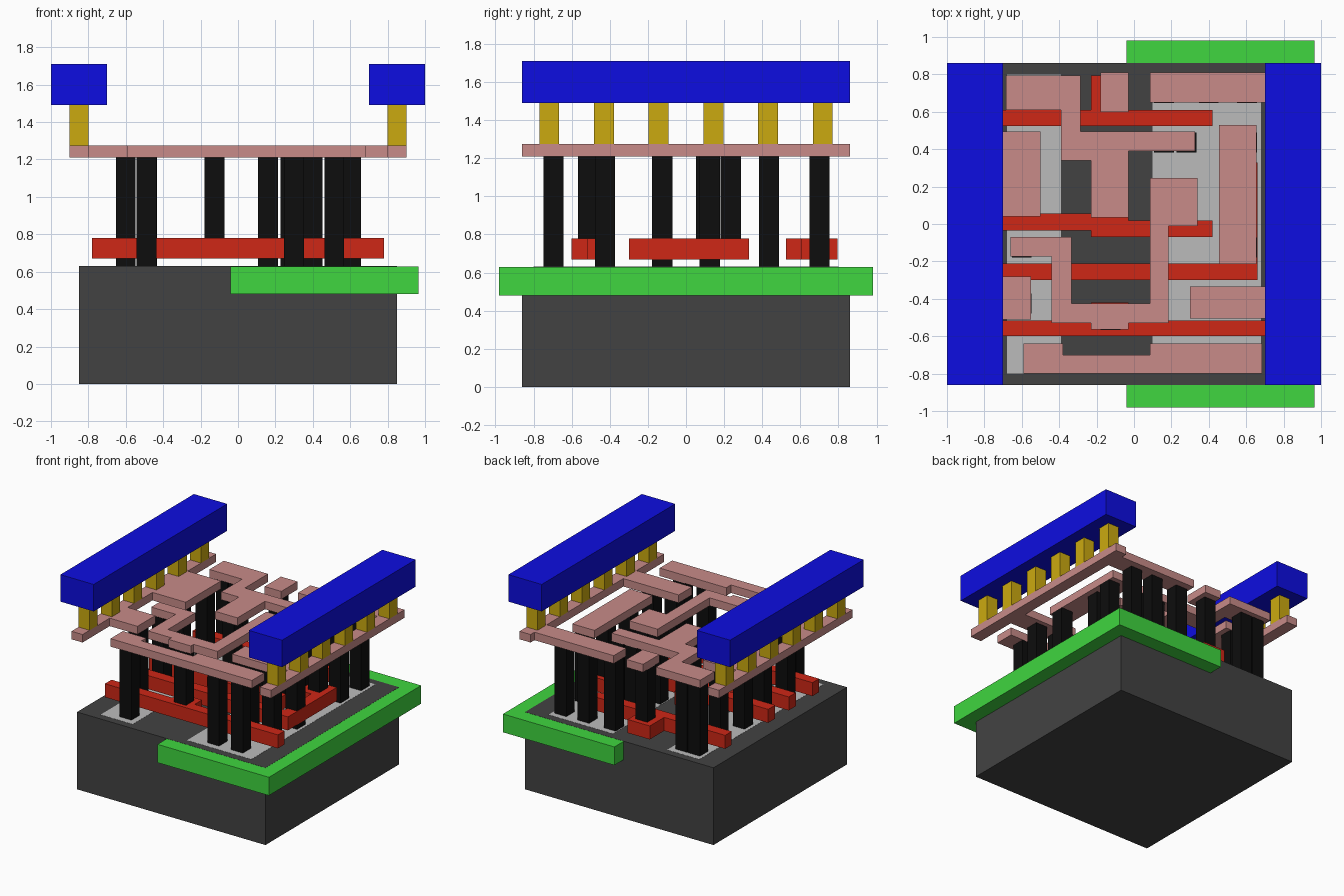
import bpy, bmesh


def material(name, rgb):
    m = bpy.data.materials.new(name)
    m.diffuse_color = (*rgb, 1)
    return m


DARK = material("dark_grey", (0.055, 0.055, 0.055))
GREEN = material("green", (0.05, 0.67, 0.05))
LIGHT = material("light_grey", (0.5, 0.5, 0.5))
RED = material("red", (0.62, 0.02, 0.008))
BLACK = material("black", (0.004, 0.004, 0.004))
PINK = material("pink", (0.58, 0.26, 0.25))
YELLOW = material("yellow", (0.6, 0.4, 0.005))
BLUE = material("blue", (0.004, 0.004, 0.75))


def prism(name, points, z0, z1, mat):
    """Extrude a flat outline from z0 to z1."""
    bm = bmesh.new()
    face = bm.faces.new([bm.verts.new((x, y, z0)) for x, y in points])
    new = bmesh.ops.extrude_face_region(bm, geom=[face])["geom"]
    bmesh.ops.translate(bm, vec=(0, 0, z1 - z0),
                        verts=[v for v in new if isinstance(v, bmesh.types.BMVert)])
    bmesh.ops.recalc_face_normals(bm, faces=bm.faces)
    mesh = bpy.data.meshes.new(name)
    bm.to_mesh(mesh)
    bm.free()
    mesh.materials.append(mat)
    ob = bpy.data.objects.new(name, mesh)
    bpy.context.collection.objects.link(ob)
    return ob


def box(name, x0, x1, y0, y1, z0, z1, mat):
    return prism(name, [(x0, y0), (x1, y0), (x1, y1), (x0, y1)], z0, z1, mat)


# Base block, green well around its right half, light active areas in its top
box("base", -0.85, 0.85, -0.86, 0.86, 0, 0.63, DARK)
box("well", -0.04, 0.965, -0.98, 0.98, 0.48, 0.629, GREEN)
box("active_left", -0.68, -0.39, -0.80, 0.80, 0.55, 0.631, LIGHT)
box("active_right", 0.10, 0.68, -0.80, 0.80, 0.55, 0.631, LIGHT)

# Red gate bars with contact pads
gates = [
    [(-0.78, 0.525), (0.42, 0.525), (0.42, 0.61), (-0.03, 0.61), (-0.03, 0.795),
     (-0.23, 0.795), (-0.23, 0.61), (-0.78, 0.61)],
    [(-0.78, -0.035), (-0.23, -0.035), (-0.23, -0.07), (0.42, -0.07), (0.42, 0.02),
     (-0.03, 0.02), (-0.03, 0.19), (-0.23, 0.19), (-0.23, 0.055), (-0.78, 0.055)],
    [(-0.78, -0.30), (0.66, -0.30), (0.66, 0.33), (0.455, 0.33), (0.455, 0.13),
     (0.57, 0.13), (0.57, -0.21), (-0.78, -0.21)],
    [(-0.78, -0.60), (0.78, -0.60), (0.78, -0.515), (-0.03, -0.515), (-0.03, -0.42),
     (-0.23, -0.42), (-0.23, -0.515), (-0.78, -0.515)],
]
for i, outline in enumerate(gates):
    prism(f"gate_{i + 1}", outline, 0.67, 0.78, RED)

# Black contact pillars, on the base or on a gate pad
R = 0.053
on_base = [(-0.49, -0.695), (0.30, -0.695), (0.515, -0.695), (-0.60, -0.425),
           (0.40, -0.425), (0.605, -0.425), (-0.60, -0.125), (0.605, -0.125),
           (-0.60, 0.125), (0.16, 0.125), (0.28, 0.125), (-0.60, 0.435),
           (0.16, 0.435), (0.28, 0.435), (0.605, 0.435), (-0.60, 0.70),
           (-0.485, 0.70), (0.16, 0.70), (0.40, 0.70), (0.605, 0.70)]
on_gate = [(-0.125, 0.70), (-0.125, 0.105), (-0.125, -0.515), (0.555, 0.235)]
for bottom, spots in ((0.63, on_base), (0.78, on_gate)):
    for x, y in spots:
        box("contact_pillar", x - R, x + R, y - R, y + R, bottom, 1.21, BLACK)

# Pink wiring layer
wires = {
    "wire_upper": [(-0.685, 0.61), (-0.39, 0.61), (-0.39, 0.34), (-0.23, 0.34),
                   (-0.23, 0.035), (-0.03, 0.035), (-0.03, 0.39), (0.325, 0.39),
                   (0.325, 0.495), (-0.285, 0.495), (-0.285, 0.795), (-0.685, 0.795)],
    "wire_middle": [(-0.66, -0.175), (-0.44, -0.175), (-0.44, -0.53), (-0.23, -0.53),
                    (-0.23, -0.565), (-0.03, -0.565), (-0.03, -0.53), (0.185, -0.53),
                    (0.185, -0.01), (0.34, -0.01), (0.34, 0.245), (0.085, 0.245),
                    (0.085, -0.425), (-0.335, -0.425), (-0.335, -0.07), (-0.66, -0.07)],
    "wire_front": [(-0.59, -0.80), (0.685, -0.80), (0.685, -0.64), (0.085, -0.64),
                   (0.085, -0.70), (-0.38, -0.70), (-0.38, -0.64), (-0.59, -0.64)],
    "rail_left": [(-0.90, -0.86), (-0.80, -0.86), (-0.80, -0.51), (-0.55, -0.51),
                  (-0.55, -0.28), (-0.80, -0.28), (-0.80, 0.04), (-0.50, 0.04),
                  (-0.50, 0.495), (-0.80, 0.495), (-0.80, 0.86), (-0.90, 0.86)],
    "rail_right": [(0.90, -0.86), (0.90, 0.86), (0.80, 0.86), (0.80, 0.81),
                   (0.085, 0.81), (0.085, 0.65), (0.80, 0.65), (0.80, -0.335),
                   (0.30, -0.335), (0.30, -0.505), (0.80, -0.505), (0.80, -0.86)],
}
for name, outline in wires.items():
    prism(name, outline, 1.21, 1.275, PINK)
box("wire_back", -0.18, -0.03, 0.60, 0.81, 1.21, 1.275, PINK)
box("wire_right", 0.455, 0.655, -0.215, 0.53, 1.21, 1.275, PINK)

# Yellow posts carrying the blue beams on both sides
for side in (-1, 1):
    for i in range(6):
        y = -0.7175 + 0.287 * i
        x0, x1 = sorted((0.80 * side, 0.90 * side))
        box("beam_post", x0, x1, y - 0.052, y + 0.052, 1.275, 1.49, YELLOW)
    x0, x1 = sorted((0.70 * side, 1.0 * side))
    box("beam", x0, x1, -0.86, 0.86, 1.49, 1.71, BLUE)
